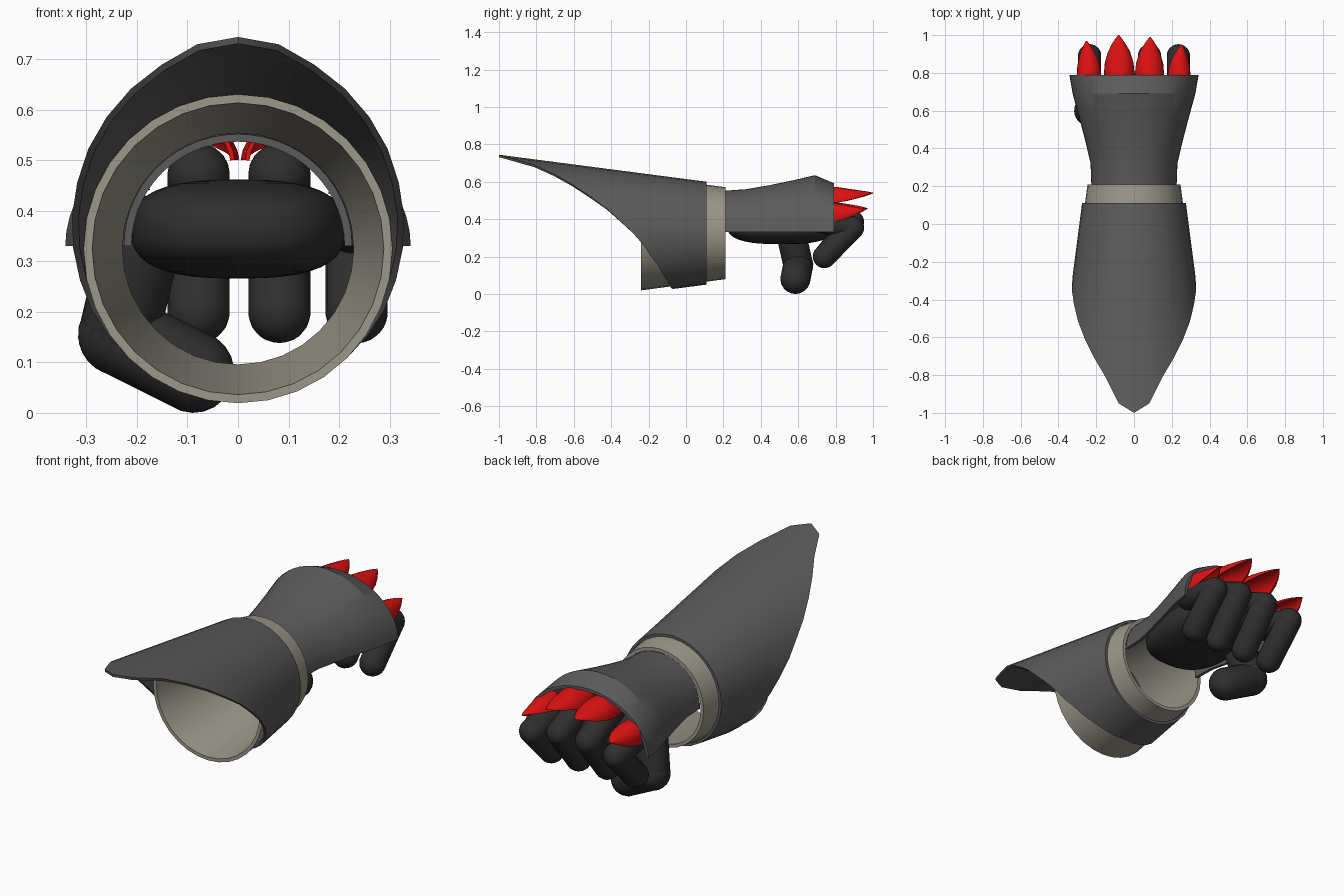
import bpy, bmesh, math
from mathutils import Vector, Matrix

if "Cube" in bpy.data.objects:
    bpy.data.objects.remove(bpy.data.objects["Cube"])

CZ = 0.325  # height of the forearm axis


def material(name, rgb):
    m = bpy.data.materials.new(name)
    m.diffuse_color = (*rgb, 1)
    m.use_nodes = True
    m.node_tree.nodes["Principled BSDF"].inputs["Base Color"].default_value = m.diffuse_color
    return m


STEEL = material("dark grey plate", (0.105, 0.105, 0.105))
LINING = material("warm beige grey", (0.33, 0.31, 0.255))
GLOVE = material("charcoal glove", (0.028, 0.028, 0.028))
RED = material("bright red", (0.75, 0.006, 0.006))


def finish(bm, name, mat, angle=35):
    bmesh.ops.recalc_face_normals(bm, faces=bm.faces)
    me = bpy.data.meshes.new(name)
    bm.to_mesh(me)
    bm.free()
    ob = bpy.data.objects.new(name, me)
    bpy.context.collection.objects.link(ob)
    me.materials.append(mat)
    bpy.ops.object.select_all(action='DESELECT')
    ob.select_set(True)
    bpy.context.view_layer.objects.active = ob
    bpy.ops.object.shade_smooth_by_angle(angle=math.radians(angle))
    return ob


def lerp(table, x):
    for (x0, y0), (x1, y1) in zip(table, table[1:]):
        if x <= x1:
            return y0 + (y1 - y0) * (x - x0) / (x1 - x0)
    return table[-1][1]


def shell(name, mat, point, rows, cols, closed, angle=35):
    """Thick sheet: point(row, col, inner) gives the outer and inner skins."""
    bm = bmesh.new()
    n = cols if closed else cols + 1
    skins = [[[bm.verts.new(point(r, c, k)) for c in range(n)]
              for r in range(rows + 1)] for k in (0, 1)]
    for s in skins:
        for r in range(rows):
            for c in range(cols):
                d = (c + 1) % n
                bm.faces.new((s[r][c], s[r][d], s[r + 1][d], s[r + 1][c]))
    a, b = skins
    for r in (0, rows):
        for c in range(cols):
            d = (c + 1) % n
            bm.faces.new((a[r][c], a[r][d], b[r][d], b[r][c]))
    if not closed:
        for c in (0, cols):
            for r in range(rows):
                bm.faces.new((a[r][c], a[r + 1][c], b[r + 1][c], b[r][c]))
    return finish(bm, name, mat, angle)


# Forearm guard: cone with a swept cut, long on top (angle from top -> start y)
CUT = [(0, -1), (11.25, -0.95), (22.5, -0.81), (40, -0.65), (52, -0.55), (68, -0.42),
       (87, -0.30), (98, -0.24), (124, -0.15), (150, -0.095), (180, -0.07)]


def guard(r, c, inner):
    a = 2 * math.pi * c / 32
    deg = math.degrees(a)
    y0 = lerp(CUT, min(deg, 360 - deg))
    y = y0 + (0.11 - y0) * r / 3
    rad = 0.275 + 0.13 * (0.11 - y) - 0.013 * inner
    return rad * math.sin(a), y, CZ + rad * math.cos(a)


shell("forearm_guard", STEEL, guard, 3, 32, True)


# Beige inner sleeve
def sleeve(r, c, inner):
    a = 2 * math.pi * c / 32
    y = -0.24 + 0.45 * r
    rad = 0.246 + 0.133 * (0.21 - y) - 0.017 * inner
    return rad * math.sin(a), y, CZ + rad * math.cos(a)


shell("inner_sleeve", LINING, sleeve, 1, 32, True)

# Back-of-hand plate: half arch, flared, with a bent lip (y, half width, height)
ARCH = [(0.21, 0.226, 0.222), (0.32, 0.230, 0.230), (0.44, 0.258, 0.250),
        (0.57, 0.292, 0.277), (0.69, 0.325, 0.305), (0.79, 0.342, 0.262)]


def hand_plate(r, c, inner):
    y, w, h = ARCH[r]
    a = math.pi * c / 28
    t = 0.015 * inner
    return -(w - t) * math.cos(a), y, 0.33 + (h - t) * math.sin(a)


shell("hand_plate", STEEL, hand_plate, 5, 28, False, 24)


# Padded palm: squared-off ellipsoid
bm = bmesh.new()
bmesh.ops.create_uvsphere(bm, u_segments=32, v_segments=20, radius=1)
for v in bm.verts:
    x, y, z = (math.copysign(abs(k) ** 0.75, k) for k in v.co)
    v.co = (0.213 * x, 0.51 + 0.29 * y, 0.364 + 0.098 * z)
finish(bm, "palm", GLOVE, 60)


def capsules(name, path, rad):
    """Chain of rounded rods along the path."""
    bm = bmesh.new()
    for p, q in zip(path, path[1:]):
        p, q = Vector(p), Vector(q)
        new = bmesh.ops.create_uvsphere(bm, u_segments=20, v_segments=11, radius=rad)["verts"]
        for v in new:
            if v.co.z > 0:
                v.co.z += (q - p).length
        rot = (q - p).to_track_quat('Z', 'Y').to_matrix().to_4x4()
        bmesh.ops.transform(bm, matrix=Matrix.Translation(p) @ rot, verts=new)
    return finish(bm, name, GLOVE, 50)


# Leaf-shaped claw over each finger
# (fraction along, half width, ridge z, edge z)
LEAF = [(0, 0.072, 0.078, 0.0), (0.32, 0.081, 0.078, 0.0), (0.5, 0.076, 0.070, 0.007),
        (0.68, 0.060, 0.062, 0.018), (0.82, 0.040, 0.056, 0.028),
        (0.93, 0.019, 0.051, 0.037), (1, 0.003, 0.046, 0.042)]


def claw(name, x0, tip, z0, roll, size):
    rot = Matrix.Rotation(roll, 3, 'Y')

    def pt(r, c, inner):
        f, w, top, edge = LEAF[r]
        a = math.pi * c / 12
        t = 1 - 0.13 * inner
        v = Vector((-w * size * t * math.cos(a), 0, edge + (top - edge) * t * math.sin(a)))
        v = rot @ v
        return x0 + v.x, 0.71 + (tip - 0.71) * f, z0 + v.z
    shell(name, RED, pt, len(LEAF) - 1, 12, False, 40)


# Four curled fingers with their claws (name, x, claw tip y, drop, roll, claw size)
for name, x, tip, drop, roll, size in (
        ("index", -0.235, 0.97, 0.075, -0.40, 0.82), ("middle", -0.078, 1.0, 0, -0.08, 1),
        ("ring", 0.082, 0.99, 0, 0.08, 0.95), ("little", 0.235, 0.95, 0.08, 0.40, 0.76)):
    capsules(name + "_finger", [(x, 0.70, 0.472 - drop), (x, 0.89, 0.385 - drop * 0.4),
                                (x, 0.74, 0.200)], 0.062)
    claw(name + "_claw", x, tip, 0.495 - drop * 1.05, roll, size)

# Thumb folded under the palm
capsules("thumb", [(-0.195, 0.56, 0.33), (-0.236, 0.60, 0.155), (-0.088, 0.585, 0.081)], 0.081)
